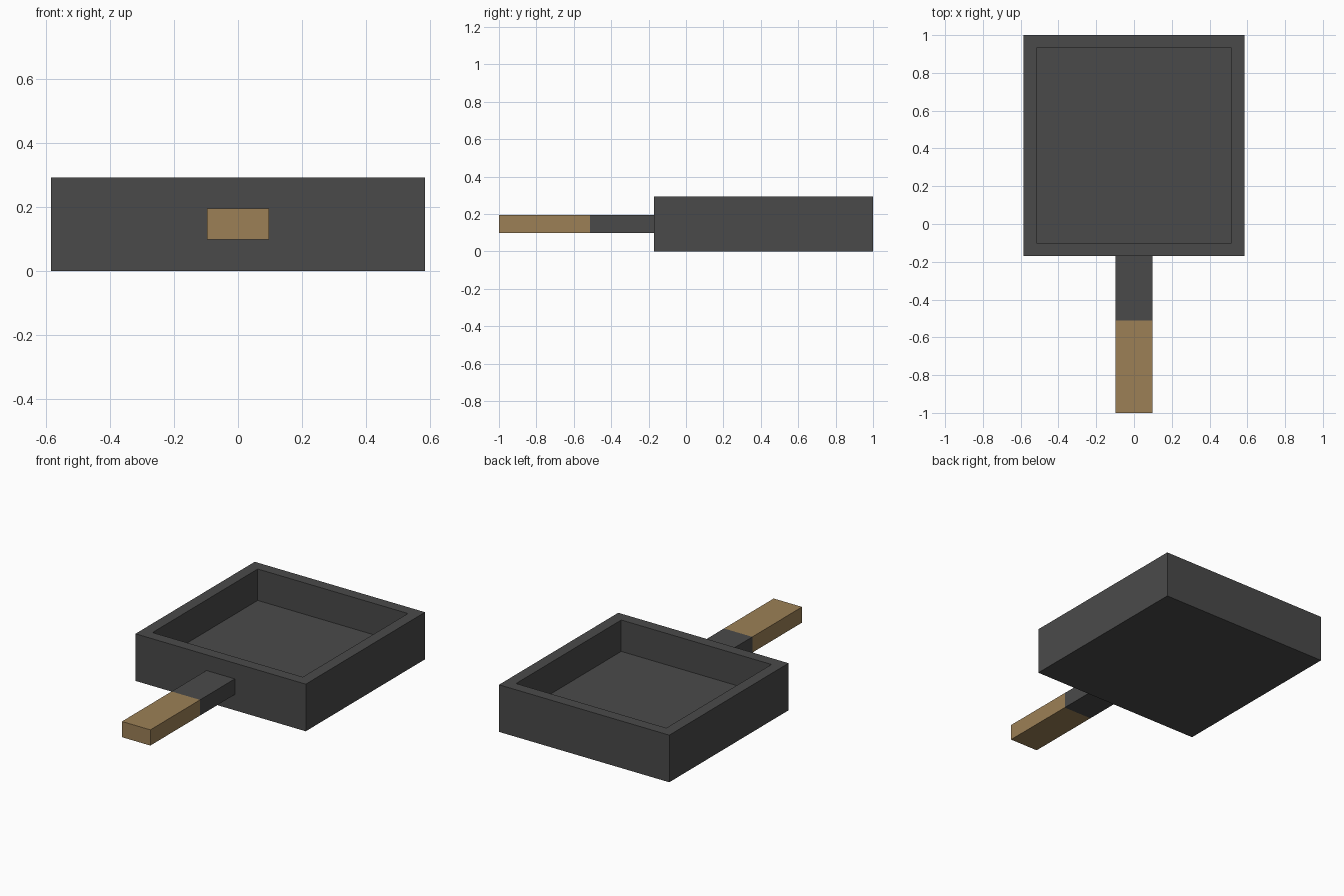
import bpy, bmesh
from mathutils import Vector

if "Cube" in bpy.data.objects:
    bpy.data.objects.remove(bpy.data.objects["Cube"])

U = 2 / 20.5  # one block of the model's grid


def material(name, srgb):
    m = bpy.data.materials.new(name)
    lin = [((c / 255 + 0.055) / 1.055) ** 2.4 for c in srgb]
    m.diffuse_color = (*lin, 1)
    m.use_nodes = True
    m.node_tree.nodes["Principled BSDF"].inputs["Base Color"].default_value = m.diffuse_color
    return m


def box(name, lo, hi, mat):
    """Box between two corners given in grid blocks."""
    lo, hi = Vector(lo) * U, Vector(hi) * U
    bm = bmesh.new()
    bmesh.ops.create_cube(bm, size=1)
    for v in bm.verts:
        v.co = Vector((v.co[i] + 0.5) * (hi[i] - lo[i]) + lo[i] for i in range(3))
    mesh = bpy.data.meshes.new(name)
    bm.to_mesh(mesh)
    bm.free()
    mesh.materials.append(mat)
    obj = bpy.data.objects.new(name, mesh)
    bpy.context.collection.objects.link(obj)
    return obj


iron = material("dark_iron", (74, 74, 74))
wood = material("brown_wood", (156, 128, 86))

# Square pan: inset the top face and sink it to form the basin
pan = box("pan", (-6, -1.75, 0), (6, 10.25, 3), iron)
bm = bmesh.new()
bm.from_mesh(pan.data)
bm.normal_update()
top = max(bm.faces, key=lambda f: f.normal.z)
bmesh.ops.inset_region(bm, faces=[top], thickness=U)
walls = bmesh.ops.extrude_discrete_faces(bm, faces=[top])
floor = walls["faces"][0]
bmesh.ops.translate(bm, verts=floor.verts, vec=(0, 0, -2 * U))
bm.to_mesh(pan.data)
bm.free()

# Handle: iron neck and wooden grip
box("handle_neck", (-1, -5.25, 1), (1, -1.75, 2), iron)
box("handle_grip", (-1, -10.25, 1), (1, -5.25, 2), wood)
